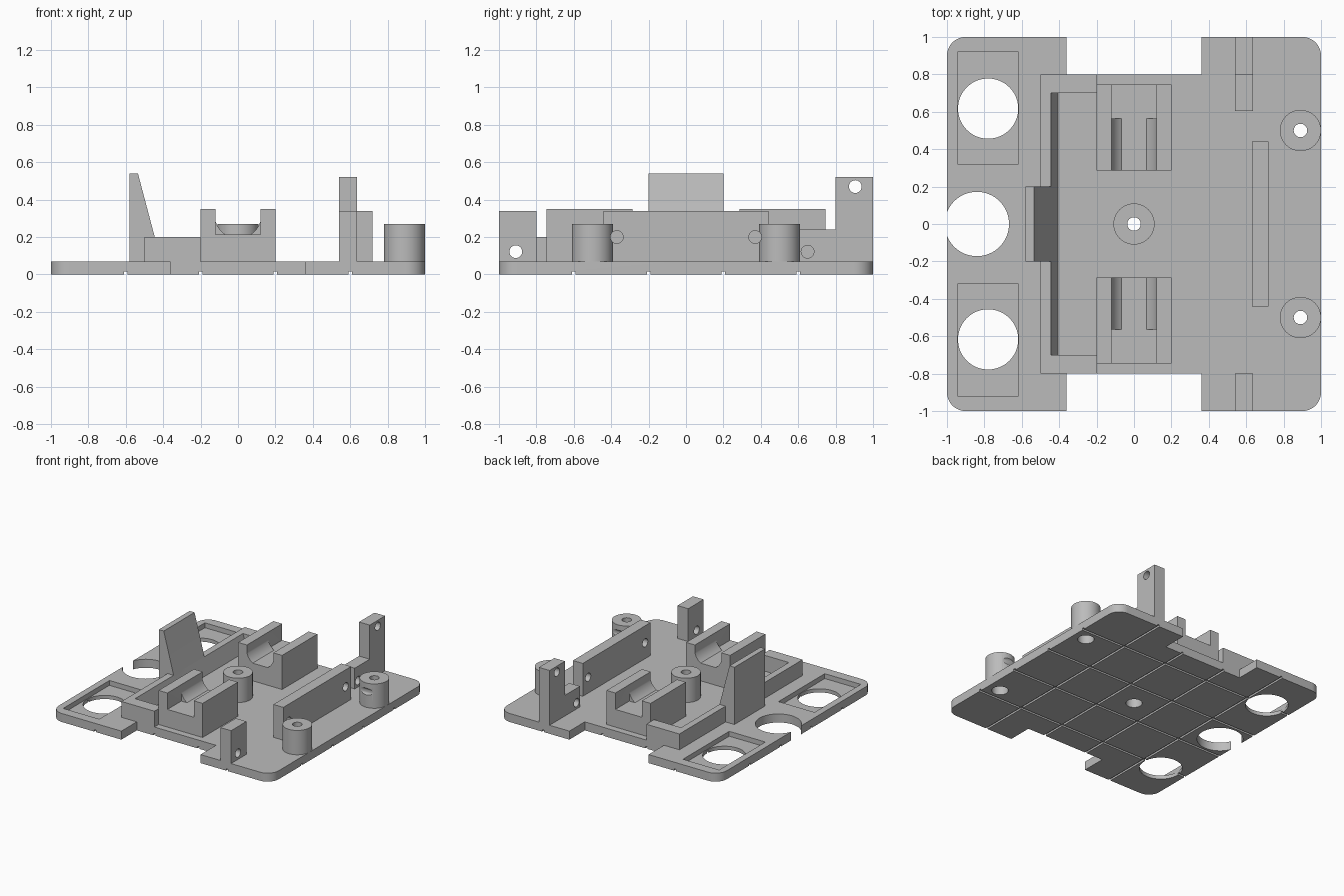
import bpy, bmesh, math
from mathutils import Matrix, Vector

if "Cube" in bpy.data.objects:
    bpy.data.objects.remove(bpy.data.objects["Cube"], do_unlink=True)

grey = bpy.data.materials.new("light grey plastic")
grey.use_nodes = True
grey.diffuse_color = (0.5, 0.5, 0.5, 1)
grey.node_tree.nodes["Principled BSDF"].inputs["Base Color"].default_value = (0.5, 0.5, 0.5, 1)

PLATE = 0.07


def finish(name, bm):
    bmesh.ops.recalc_face_normals(bm, faces=bm.faces)
    mesh = bpy.data.meshes.new(name)
    bm.to_mesh(mesh)
    bm.free()
    mesh.materials.append(grey)
    ob = bpy.data.objects.new(name, mesh)
    bpy.context.scene.collection.objects.link(ob)
    return ob


def prism(name, pts, axis, lo, hi):
    """Extrude a 2D outline: axis z takes (x, y), y takes (x, z), x takes (y, z)."""
    put = {"z": lambda a, b, d: (a, b, d), "y": lambda a, b, d: (a, d, b),
           "x": lambda a, b, d: (d, a, b)}[axis]
    bm = bmesh.new()
    face = bm.faces.new([bm.verts.new(put(a, b, lo)) for a, b in pts])
    new = bmesh.ops.extrude_face_region(bm, geom=[face])["geom"]
    verts = [v for v in new if isinstance(v, bmesh.types.BMVert)]
    bmesh.ops.translate(bm, verts=verts, vec=Vector(put(0, 0, hi - lo)))
    return finish(name, bm)


def box(name, x0, x1, y0, y1, z0, z1):
    return prism(name, [(x0, y0), (x1, y0), (x1, y1), (x0, y1)], "z", z0, z1)


def arc(cx, cy, r, a0, a1, n):
    return [(cx + r * math.cos(math.radians(a0 + (a1 - a0) * i / n)),
             cy + r * math.sin(math.radians(a0 + (a1 - a0) * i / n))) for i in range(n + 1)]


def rod(a, b, r, lo, hi, axis="z", name="rod", n=48):
    return prism(name, arc(a, b, r, 0, 360, n)[:-1], axis, lo, hi)


def cut(ob, *cutters):
    bpy.context.view_layer.objects.active = ob
    for c in cutters:
        mod = ob.modifiers.new("cut", "BOOLEAN")
        mod.operation, mod.solver, mod.object = "DIFFERENCE", "EXACT", c
        bpy.ops.object.modifier_apply(modifier=mod.name)
        bpy.data.objects.remove(c, do_unlink=True)
    return ob


def bores(x, y):
    """Screw hole with a wider recess below."""
    return rod(x, y, 0.036, -0.1, 0.4), rod(x, y, 0.062, -0.1, 0.1)


# Base plate with rounded corners and a notch at front and back
half = [(0.36, 0.8), (0.36, 1)] + arc(0.9, 0.9, 0.1, 90, 0, 12)
right = half + [(x, -y) for x, y in reversed(half)]
outline = right + [(-x, y) for x, y in reversed(right)]
plate = prism("base_plate", outline, "z", 0, PLATE)
cut(plate, rod(-0.84, 0, 0.172, -0.1, 0.2, n=64))
for s in (-1, 1):
    ys = sorted((s * 0.32, s * 0.92))
    cut(plate, box("recess", -0.945, -0.617, *ys, 0.03, 0.2),
        rod(-0.78, s * 0.617, 0.161, -0.1, 0.2, n=64))

# Grid of grooves in the underside
for g in (-0.6, -0.2, 0.2, 0.6):
    cut(plate, box("groove", g - 0.009, g + 0.009, -1.1, 1.1, -0.1, 0.015),
        box("groove", -1.1, 1.1, g - 0.009, g + 0.009, -0.1, 0.015))

# Screw bosses: one in the centre, two at the left edge
SPOTS = {"centre_boss": (0, 0), "front_boss": (0.89, -0.5), "back_boss": (0.89, 0.5)}
for name, (x, y) in SPOTS.items():
    cut(plate, *bores(x, y))
    boss = cut(rod(x, y, 0.11, PLATE, 0.27, name=name), *bores(x, y))
    if x:
        cut(boss, rod(math.copysign(0.37, y), 0.2, 0.034, 0.5, 1.1, "x"))

# Upright wall with two cross holes
wall = box("upright_wall", 0.63, 0.72, -0.44, 0.44, PLATE, 0.34)
cut(wall, *[rod(y, 0.2, 0.034, 0.5, 1, "x") for y in (-0.37, 0.37)])

# Brackets at the front and back edges
front = box("front_bracket", 0.54, 0.637, -1, -0.8, PLATE, 0.34)
cut(front, rod(-0.91, 0.122, 0.034, 0.4, 0.8, "x"))
steps = [(0.605, PLATE), (1, PLATE), (1, 0.52), (0.8, 0.52), (0.8, 0.24), (0.605, 0.24)]
back = prism("back_bracket", steps, "x", 0.54, 0.637)
cut(back, rod(0.905, 0.47, 0.034, 0.4, 0.8, "x"), rod(0.65, 0.122, 0.034, 0.4, 0.8, "x"))

# Cradles: round-sided groove inside, square groove outside
for name, s in (("front_cradle", -1), ("back_cradle", 1)):
    cradle = box(name, -0.2, 0.2, *sorted((s * 0.287, s * 0.745)), PLATE, 0.35)
    bed = [(x, z) for x, z in arc(0, 0.32, 0.125, 196, 344, 40) if z > 0.215]
    bed = [(-0.12, 0.4)] + [p for p in bed if p[0] < 0] + [(-0.068, 0.215), (0.068, 0.215)] \
        + [p for p in bed if p[0] > 0] + [(0.12, 0.4)]
    cut(cradle, prism("bed", bed, "y", *sorted((s * 0.2, s * 0.6))),
        box("slot", -0.12, 0.12, *sorted((s * 0.565, s * 0.8)), 0.215, 0.4))

# Low tray: sloped side wall and two end walls
slope = [(-0.5, PLATE), (-0.405, PLATE), (-0.445, 0.2), (-0.5, 0.2)]
prism("tray_side", slope, "y", -0.7, 0.7)
for name, y in (("tray_front_end", -0.8), ("tray_back_end", 0.7)):
    box(name, -0.5, -0.2, y, y + 0.1, PLATE, 0.2)

# Tall sloped backrest
rest = [(-0.58, PLATE), (-0.405, PLATE), (-0.445, 0.2), (-0.535, 0.54), (-0.58, 0.54)]
prism("sloped_backrest", rest, "y", -0.2, 0.2)

# Smooth round faces, keep edges sharp
for ob in bpy.context.scene.objects:
    if ob.type == "MESH":
        ob.select_set(True)
        bpy.context.view_layer.objects.active = ob
bpy.ops.object.shade_smooth_by_angle(angle=math.radians(30))
